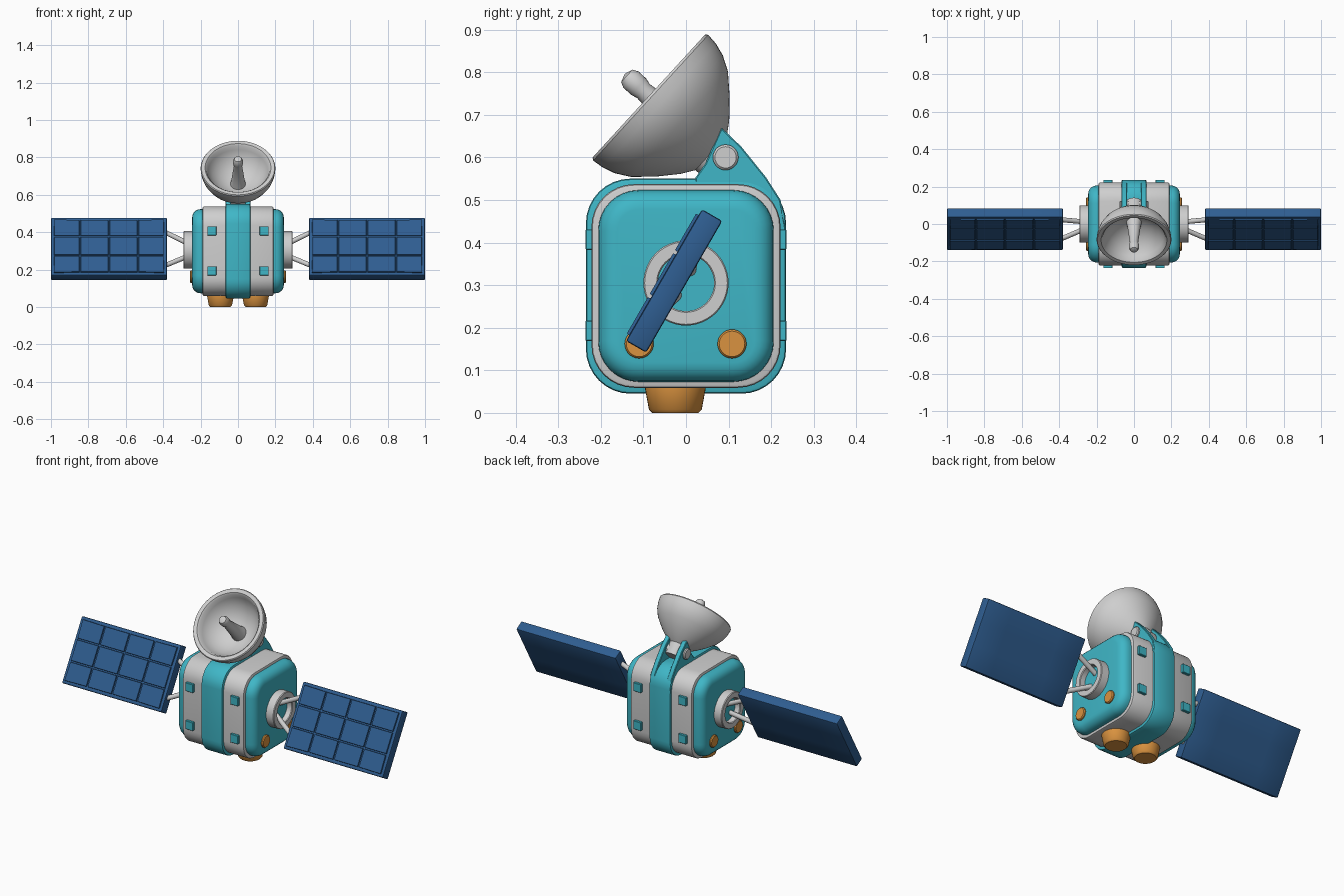
import bpy, bmesh
from math import radians, pi, cos, sin
from mathutils import Vector, Matrix

cube = bpy.data.objects.get("Cube")
if cube:
    bpy.data.objects.remove(cube, do_unlink=True)


def material(name, rgb):
    m = bpy.data.materials.new(name)
    m.use_nodes = True
    m.diffuse_color = (*rgb, 1)
    m.node_tree.nodes["Principled BSDF"].inputs["Base Color"].default_value = (*rgb, 1)
    return m


TEAL = material("teal", (0.05, 0.47, 0.57))
WHITE = material("light grey", (0.62, 0.62, 0.62))
BLUE = material("panel blue", (0.028, 0.11, 0.28))
ORANGE = material("orange", (0.7, 0.29, 0.05))


def finish(name, bm, mat, matrix=Matrix()):
    bmesh.ops.recalc_face_normals(bm, faces=bm.faces[:])
    mesh = bpy.data.meshes.new(name)
    bm.to_mesh(mesh)
    bm.free()
    mesh.materials.append(mat)
    obj = bpy.data.objects.new(name, mesh)
    obj.matrix_world = matrix
    bpy.context.collection.objects.link(obj)
    bpy.ops.object.select_all(action='DESELECT')
    obj.select_set(True)
    bpy.context.view_layer.objects.active = obj
    bpy.ops.object.shade_smooth_by_angle(angle=radians(35))
    return obj


def bevel_sharp(bm, width, segments):
    edges = [e for e in bm.edges if e.calc_face_angle(0) > radians(50)]
    bmesh.ops.bevel(bm, geom=edges, offset=width, segments=segments,
                    profile=0.5, affect='EDGES')


def prism(name, outline, x0, x1, mat, bevel=0.0, segments=2):
    """Extrude a (y, z) outline along x."""
    bm = bmesh.new()
    face = bm.faces.new([bm.verts.new((x0, y, z)) for y, z in outline])
    new = bmesh.ops.extrude_face_region(bm, geom=[face])["geom"]
    bmesh.ops.translate(bm, vec=(x1 - x0, 0, 0),
                        verts=[v for v in new if isinstance(v, bmesh.types.BMVert)])
    bmesh.ops.recalc_face_normals(bm, faces=bm.faces[:])
    if bevel:
        bevel_sharp(bm, bevel, segments)
    return finish(name, bm, mat)


def rounded(half_y, z0, z1, r, steps=8):
    """Rounded rectangle outline in (y, z)."""
    pts = []
    corners = [(half_y - r, z1 - r), (r - half_y, z1 - r),
               (r - half_y, z0 + r), (half_y - r, z0 + r)]
    for q, (cy, cz) in enumerate(corners):
        for i in range(steps + 1):
            a = (q + i / steps) * pi / 2
            pts.append((cy + r * cos(a), cz + r * sin(a)))
    return pts


def lathe(name, profile, origin, axis, mat, sides=40):
    """Spin an (r, h) profile around an axis."""
    bm = bmesh.new()
    vs = [bm.verts.new((r, 0, h)) for r, h in profile]
    es = [bm.edges.new(p) for p in zip(vs, vs[1:])]
    bmesh.ops.spin(bm, geom=vs + es, axis=(0, 0, 1), cent=(0, 0, 0),
                   angle=2 * pi, steps=sides)
    bmesh.ops.remove_doubles(bm, verts=bm.verts[:], dist=1e-5)
    turn = Vector(axis).to_track_quat('Z', 'Y').to_matrix().to_4x4()
    return finish(name, bm, mat, Matrix.Translation(origin) @ turn)


def rod(name, a, b, r, mat, sides=16):
    a, b = Vector(a), Vector(b)
    h = (b - a).length
    return lathe(name, [(0, 0), (r, 0), (r, h), (0, h)], a, b - a, mat, sides)


# Body: teal core, light bands and raised centre band
prism("body_core", rounded(0.206, 0.073, 0.523, 0.095), -0.245, 0.245, TEAL, 0.045, 5)
prism("light_bands", rounded(0.222, 0.059, 0.537, 0.1), -0.19, 0.19, WHITE, 0.008)
prism("centre_band", rounded(0.235, 0.045, 0.55, 0.105), -0.066, 0.066, TEAL, 0.008)

# Dish, aimed forward and up
aim = Vector((0, -0.7375, 0.675))
dish_centre = Vector((0, -0.085, 0.742))
lathe("dish", [(0, -0.26), (0.05, -0.26), (0.055, -0.195), (0.085, -0.175),
               (0.125, -0.14), (0.168, -0.095), (0.188, -0.06), (0.197, -0.03),
               (0.2, -0.003), (0.196, 0.003), (0.176, 0.002), (0.168, -0.006),
               (0.16, -0.03), (0.135, -0.07), (0.1, -0.1), (0.055, -0.123), (0, -0.13)],
      dish_centre, aim, WHITE, 56)
lathe("dish_feed", [(0, -0.14), (0.043, -0.135), (0.036, -0.1), (0.022, 0.02),
                    (0.026, 0.035), (0.026, 0.06), (0.02, 0.073), (0, 0.08)],
      dish_centre, aim, WHITE, 24)

# Dish bracket ears and pivot pin
ear = [(0.02, 0.52), (0.022, 0.552), (0.045, 0.585), (0.083, 0.67), (0.13, 0.625),
       (0.188, 0.553), (0.222, 0.5), (0.235, 0.43), (0.2, 0.4)]
for s, side in ((1, "left"), (-1, "right")):
    prism(f"bracket_ear_{side}", ear, s * 0.038, s * 0.066, TEAL, 0.003, 1)
pin = 0.078
lathe("bracket_pin", [(0, -pin), (0.025, -pin), (0.03, 0.005 - pin),
                      (0.03, pin - 0.005), (0.025, pin), (0, pin)],
      (0, 0.093, 0.6), (1, 0, 0), WHITE, 28)

TILT = radians(60)
panel_mid = Vector((0.69, -0.03, 0.311))
slope = Vector((0, cos(TILT), sin(TILT)))


def solar_panel(name, s):
    """Slab whose front has a frame and raised cells."""
    bm = bmesh.new()
    bmesh.ops.create_grid(bm, x_segments=4, y_segments=3, size=0.5)
    bmesh.ops.scale(bm, vec=(0.62, 0.357, 1), verts=bm.verts[:])
    cells = bm.faces[:]
    back = bmesh.ops.extrude_face_region(bm, geom=cells, use_keep_orig=True)["geom"]
    bmesh.ops.translate(bm, vec=(0, 0, -0.055),
                        verts=[v for v in back if isinstance(v, bmesh.types.BMVert)])
    bmesh.ops.recalc_face_normals(bm, faces=bm.faces[:])
    bevel_sharp(bm, 0.006, 2)
    cells = [f for f in bm.faces if f.normal.z > 0.99]
    bmesh.ops.inset_region(bm, faces=cells, thickness=0.008)
    bmesh.ops.inset_individual(bm, faces=cells, thickness=0.005)
    bmesh.ops.inset_individual(bm, faces=cells, thickness=0.002, depth=0.007)
    mid = Vector((s * panel_mid.x, panel_mid.y, panel_mid.z))
    turn = Matrix.Rotation(TILT, 4, 'X')
    finish(name, bm, BLUE, Matrix.Translation(mid) @ turn @ Matrix.Translation((0, 0, 0.025)))


for s, side in ((1, "left"), (-1, "right")):
    out = (s, 0, 0)
    # Side hub ring with teal centre
    lathe(f"hub_ring_{side}", [(0.066, 0), (0.1, 0), (0.1, 0.05), (0.097, 0.054),
                               (0.069, 0.054), (0.066, 0.05), (0.066, 0)],
          (s * 0.238, 0, 0.305), out, WHITE, 48)
    rod(f"hub_centre_{side}", (s * 0.23, 0, 0.305), (s * 0.26, 0, 0.305), 0.067, TEAL, 32)

    # Solar panel and its two struts
    solar_panel(f"solar_panel_{side}", s)
    for k, level in ((1, "upper"), (-1, "lower")):
        start = Vector((s * 0.25, -0.005, 0.305)) + slope * k * 0.03
        end = Vector((s * 0.4, panel_mid.y, panel_mid.z)) + slope * k * 0.108
        rod(f"strut_{level}_{side}", start, end, 0.013, WHITE)

    # Small orange side buttons
    for y, place in ((-0.11, "front"), (0.108, "back")):
        lathe(f"side_button_{place}_{side}", [(0, 0), (0.034, 0), (0.034, 0.024),
                                              (0.03, 0.029), (0, 0.029)],
              (s * 0.227, y, 0.162), out, ORANGE, 28)

    # Thruster under the body
    lathe(f"thruster_{side}", [(0, 0), (0.054, 0), (0.062, 0.008), (0.071, 0.056),
                               (0.071, 0.08), (0, 0.08)],
          (s * 0.094, -0.025, 0), (0, 0, 1), ORANGE, 36)

    # Square studs on the light bands
    for y, place in ((-0.225, "front"), (0.225, "back")):
        for z, level in ((0.193, "lower"), (0.407, "upper")):
            square = [(y - 0.011, z - 0.024), (y + 0.011, z - 0.024),
                      (y + 0.011, z + 0.024), (y - 0.011, z + 0.024)]
            prism(f"stud_{level}_{place}_{side}", square,
                  s * 0.14 - 0.024, s * 0.14 + 0.024, TEAL, 0.002, 1)
